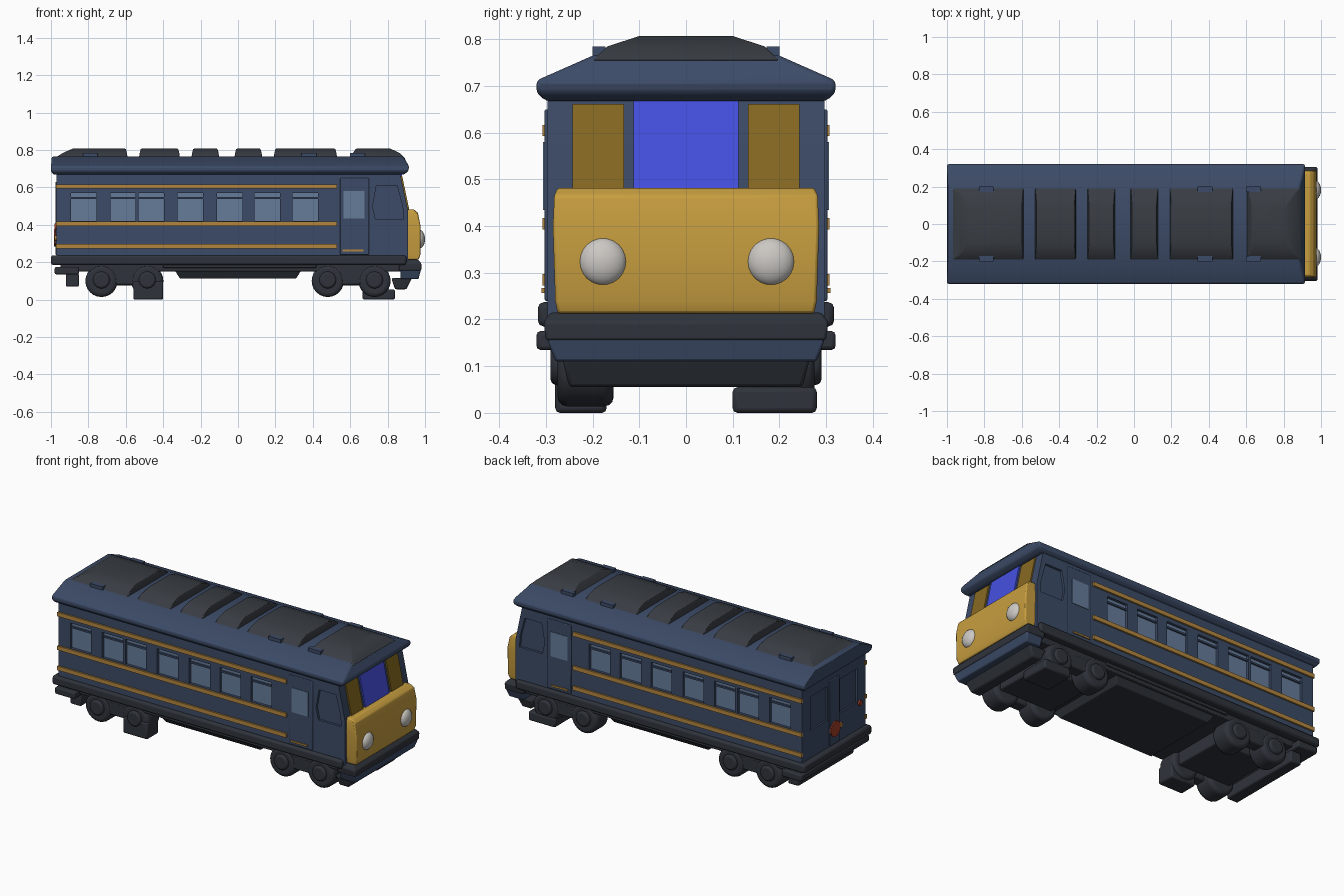
import bpy, bmesh, math

if "Cube" in bpy.data.objects:
    bpy.data.objects.remove(bpy.data.objects["Cube"], do_unlink=True)


def material(name, r, g, b):
    m = bpy.data.materials.new(name)
    m.use_nodes = True
    m.diffuse_color = (r, g, b, 1)
    bsdf = m.node_tree.nodes["Principled BSDF"]
    bsdf.inputs["Base Color"].default_value = (r, g, b, 1)
    bsdf.inputs["Roughness"].default_value = 0.7
    return m


NAVY = material("navy", 0.045, 0.07, 0.135)
ROOF = material("roof_grey", 0.04, 0.046, 0.056)
DARK = material("chassis_grey", 0.028, 0.033, 0.043)
YELLOW = material("yellow", 0.57, 0.34, 0.05)
MUSTARD = material("mustard", 0.24, 0.14, 0.015)
STRIPE = material("stripe_orange", 0.45, 0.24, 0.05)
SCREEN = material("bright_blue", 0.06, 0.08, 0.75)
GLASS = material("window_blue", 0.13, 0.2, 0.32)
LAMP = material("lamp_white", 0.6, 0.58, 0.55)
RED = material("red", 0.35, 0.045, 0.02)


def smooth(ob):
    bpy.ops.object.select_all(action="DESELECT")
    ob.select_set(True)
    bpy.context.view_layer.objects.active = ob
    bpy.ops.object.shade_smooth_by_angle(angle=math.radians(35))


def loft(name, mat, solids, bevel=0):
    """Each solid is a stack of level rectangles (z, x0, x1, y0, y1)."""
    bm = bmesh.new()
    for rings in solids:
        loops = [[bm.verts.new(p) for p in ((x0, y0, z), (x1, y0, z), (x1, y1, z), (x0, y1, z))]
                 for z, x0, x1, y0, y1 in rings]
        bm.faces.new(loops[0][::-1])
        bm.faces.new(loops[-1])
        for a, b in zip(loops, loops[1:]):
            for i in range(4):
                j = (i + 1) % 4
                bm.faces.new((a[i], a[j], b[j], b[i]))
    me = bpy.data.meshes.new(name)
    bm.to_mesh(me)
    bm.free()
    me.materials.append(mat)
    ob = bpy.data.objects.new(name, me)
    bpy.context.collection.objects.link(ob)
    if bevel:
        mod = ob.modifiers.new("Bevel", "BEVEL")
        mod.width, mod.segments, mod.limit_method = bevel, 2, "ANGLE"
        smooth(ob)
    return ob


def box(x0, x1, y0, y1, z0, z1):
    return [(z0, x0, x1, y0, y1), (z1, x0, x1, y0, y1)]


def both(rings):
    """The solid and its mirror across the long axis."""
    return [rings, [(z, a, b, -d, -c) for z, a, b, c, d in rings]]


def sides(boxes):
    return [s for b in boxes for s in both(b)]


def disc(name, mat, x, y, z, r, depth, axis, bevel=0):
    rot = (math.pi / 2, 0, 0) if axis == "y" else (0, math.pi / 2, 0)
    bpy.ops.mesh.primitive_cylinder_add(vertices=24, radius=r, depth=depth, location=(x, y, z), rotation=rot)
    ob = bpy.context.object
    ob.name = name
    ob.data.materials.append(mat)
    if bevel:
        mod = ob.modifiers.new("Bevel", "BEVEL")
        mod.width, mod.segments, mod.limit_method = bevel, 3, "ANGLE"
    smooth(ob)
    return ob


def nose(z):
    """Front surface of the cab, leaning back above the panel."""
    return 0.91 - max(0, z - 0.47) * 0.21


# Body shell with window pockets
W = 0.297
body = loft("body", NAVY, [[(z, -0.97, nose(z), -W, W) for z in (0.19, 0.47, 0.69)]])
centres = [-0.825, -0.615, -0.463, -0.255, -0.045, 0.157, 0.36]
windows = [(c - 0.068, c + 0.068, 0.42, 0.57) for c in centres]
cuts = [box(a, b, 0.278, 0.33, c, d) for a, b, c, d in windows]
cuts.append([(0.43, 0.735, 0.885, 0.283, 0.33), (0.5, 0.72, 0.88, 0.283, 0.33), (0.61, 0.74, 0.85, 0.283, 0.33)])
cutter = loft("window_cutter", NAVY, sides(cuts) + [box(-1.1, -0.96, y, y + 0.16, 0.4, 0.6) for y in (-0.22, 0.06)])
cutter.hide_render = True
mod = body.modifiers.new("Pockets", "BOOLEAN")
mod.object, mod.operation = cutter, "DIFFERENCE"
smooth(body)
bpy.ops.object.modifier_apply(modifier="Pockets")
bpy.data.objects.remove(cutter, do_unlink=True)

loft("side_windows", GLASS, sides([box(a, b, 0.274, 0.281, c, d) for a, b, c, d in windows]))
loft("window_bars", NAVY, sides([box(a, b, 0.276, 0.29, 0.538, 0.548) for a, b, c, d in windows]))

# Stripes and doors
loft("side_stripes", STRIPE, sides([box(-0.972, 0.53, 0.29, 0.307, z - 0.012, z + 0.012)
                                    for z in (0.285, 0.405, 0.605)]))
loft("doors", NAVY, sides([box(0.545, 0.7, 0.29, 0.303, 0.24, 0.65)]), 0.004)
loft("door_windows", GLASS, sides([box(0.565, 0.675, 0.3, 0.306, 0.435, 0.58)]))
loft("door_sills", STRIPE, sides([box(0.56, 0.67, 0.3, 0.309, 0.257, 0.267)]))

# Roof with a hipped front
loft("roof", NAVY, [[(0.668, -0.985, 0.885, -0.3, 0.3),
                     (0.685, -1, 0.91, -0.32, 0.32),
                     (0.712, -1, 0.915, -0.32, 0.32),
                     (0.765, -0.995, 0.885, -0.2, 0.2)]], 0.008)

# Roof panels: start, end, then how far each end slopes inward
panels = [(-0.985, -0.59, 0.1, 0.01), (-0.53, -0.31, 0.01, 0.01), (-0.25, -0.1, 0.01, 0.01),
          (-0.02, 0.13, 0.01, 0.01), (0.19, 0.53, 0.01, 0.01), (0.6, 0.895, 0.03, 0.08)]
loft("roof_panels", ROOF, [[(0.755, a, b, -0.2, 0.2),
                            (0.785, a + s * 0.5, b - e * 0.4, -0.168, 0.168),
                            (0.807, a + s, b - e, -0.1, 0.1)] for a, b, s, e in panels], 0.004)
loft("roof_vents", NAVY, sides([box(x - 0.04, x + 0.04, 0.172, 0.2, 0.755, 0.785) for x in (-0.79, 0.38, 0.64)]))

# Cab front
loft("front_panel", YELLOW, [[(0.213, 0.88, 0.965, -0.275, 0.275),
                              (0.24, 0.88, 0.975, -0.28, 0.28),
                              (0.4, 0.88, 0.975, -0.285, 0.285),
                              (0.465, 0.88, 0.962, -0.282, 0.282),
                              (0.482, 0.88, 0.94, -0.275, 0.275)]], 0.006)


def front_plate(y0, y1, z0, z1):
    return [(z, nose(z) - 0.01, nose(z) + 0.008, y0, y1) for z in (z0, z1)]


loft("windshield", SCREEN, [front_plate(-0.112, 0.112, 0.47, 0.672)])
loft("front_side_windows", MUSTARD, both(front_plate(0.133, 0.243, 0.47, 0.662)))
for y in (-0.178, 0.182):
    bpy.ops.mesh.primitive_uv_sphere_add(segments=20, ring_count=12, location=(0.968, y, 0.324))
    lamp = bpy.context.object
    lamp.name = "headlight"
    lamp.scale = (0.032, 0.051, 0.051)
    lamp.data.materials.append(LAMP)
    smooth(lamp)

# Rear end
loft("rear_door", NAVY, [box(-0.977, -0.96, -0.045, 0.045, 0.24, 0.63)], 0.003)
disc("rear_lamp", RED, -0.978, 0, 0.33, 0.045, 0.012, "x")
disc("rear_small_lamp", RED, -0.974, -0.24, 0.39, 0.016, 0.012, "x")
disc("rear_handle", STRIPE, -0.974, -0.06, 0.33, 0.014, 0.012, "x")

# Skirt, bumpers and underfloor
loft("skirt", DARK, [box(-1, 0.9, -0.317, 0.317, 0.185, 0.237)], 0.012)
loft("front_bumper", DARK, [[(0.155, 0.86, 0.98, -0.3, 0.3), (0.195, 0.86, 0.98, -0.305, 0.305),
                             (0.215, 0.86, 0.96, -0.29, 0.29)]], 0.006)
loft("front_valance", NAVY, [[(0.11, 0.87, 0.965, -0.28, 0.28), (0.16, 0.87, 0.978, -0.298, 0.298)]], 0.006)
loft("front_plow", DARK, [[(0.055, 0.84, 0.9, -0.25, 0.25), (0.115, 0.82, 0.93, -0.265, 0.265)]], 0.008)
loft("rear_bumper", DARK, [box(-0.98, -0.85, -0.32, 0.32, 0.135, 0.175),
                           box(-0.92, -0.85, -0.26, 0.26, 0.07, 0.14)], 0.008)
loft("underfloor", DARK, [box(-0.95, 0.88, -0.27, 0.27, 0.15, 0.2),
                          [(0.112, -0.31, 0.31, -0.23, 0.23), (0.16, -0.34, 0.34, -0.26, 0.26)],
                          box(-0.4, 0.42, -0.28, 0.28, 0.17, 0.19)], 0.004)

# Bogies and wheels
for a, b in ((-0.73, -0.485), (0.48, 0.73)):
    loft("bogie_frame", DARK, [box(a - 0.05, b + 0.05, -0.16, 0.16, 0.075, 0.17)]
         + both(box(a, b, 0.2, 0.27, 0.08, 0.16)), 0.008)
    for x in (a, b):
        for s in (-1, 1):
            disc("wheel", DARK, x, s * 0.215, 0.1, 0.086, 0.12, "y", 0.02)
            disc("wheel_hub", DARK, x, s * 0.275, 0.105, 0.045, 0.03, "y", 0.012)
loft("brake_blocks", DARK, [box(-0.56, -0.4, -0.28, -0.17, 0, 0.1),
                            box(0.665, 0.84, 0.1, 0.28, 0, 0.055)], 0.01)
